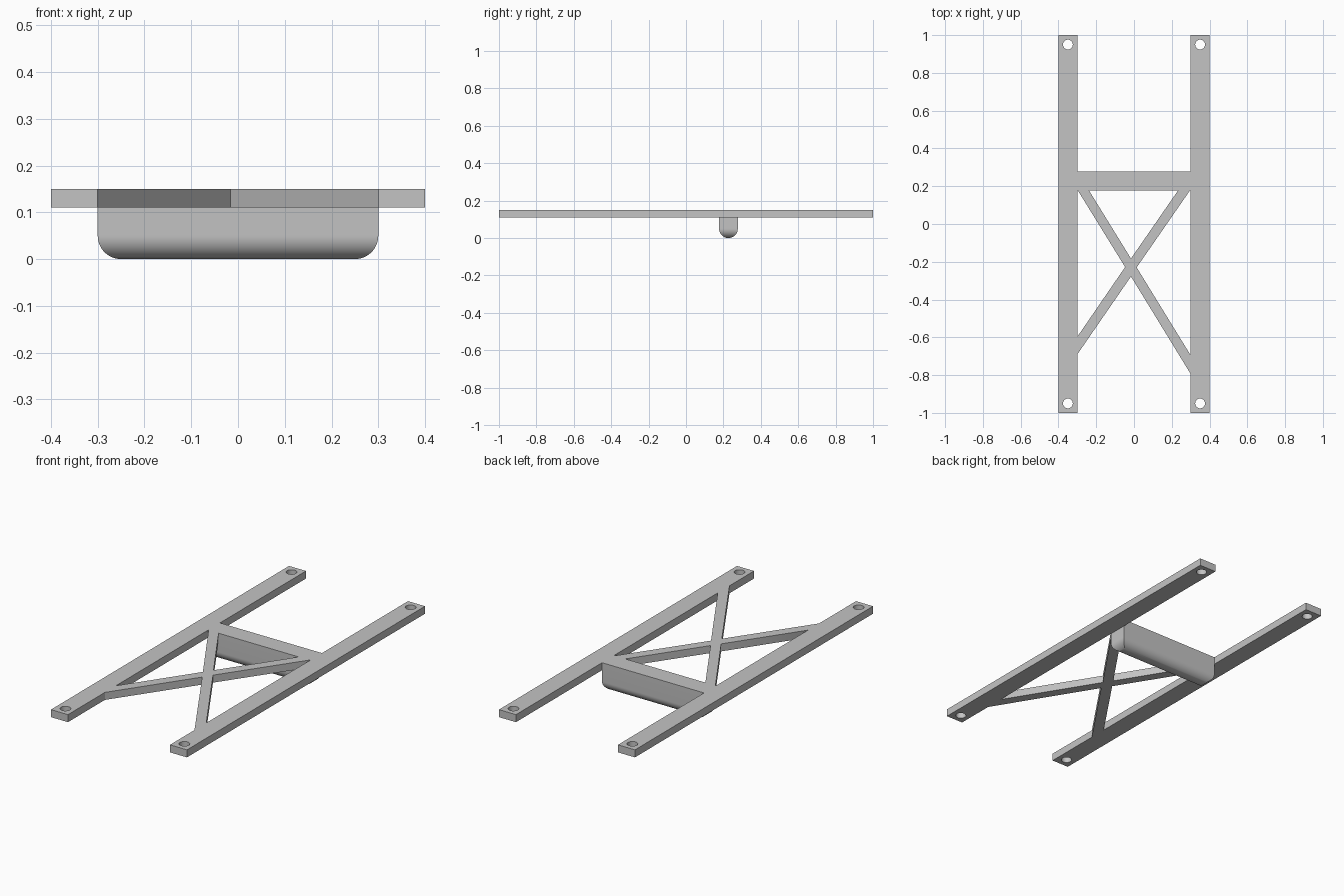
import bpy, bmesh, math

if "Cube" in bpy.data.objects:
    bpy.data.objects.remove(bpy.data.objects["Cube"])

grey = bpy.data.materials.new("light_grey")
grey.use_nodes = True
grey.diffuse_color = (0.55, 0.55, 0.55, 1)
grey.node_tree.nodes["Principled BSDF"].inputs["Base Color"].default_value = grey.diffuse_color

TOP, THICK = 0.15, 0.04
RAIL_IN, RAIL_OUT = 0.3, 0.4
BAR_FRONT, BAR_BACK = 0.177, 0.277


def finish(name, bm):
    """Turn a bmesh into a shaded object."""
    bmesh.ops.remove_doubles(bm, verts=bm.verts, dist=1e-4)
    bmesh.ops.recalc_face_normals(bm, faces=bm.faces)
    mesh = bpy.data.meshes.new(name)
    bm.to_mesh(mesh)
    bm.free()
    mesh.materials.append(grey)
    ob = bpy.data.objects.new(name, mesh)
    bpy.context.collection.objects.link(ob)
    bpy.ops.object.select_all(action='DESELECT')
    ob.select_set(True)
    bpy.context.view_layer.objects.active = ob
    bpy.ops.object.shade_smooth_by_angle(angle=math.radians(35))
    return ob


def plate(name, loops):
    """Extrude an outline, with any further loops as holes, to the plate thickness."""
    bm = bmesh.new()
    edges = []
    for loop in loops:
        vs = [bm.verts.new((x, y, TOP)) for x, y in loop]
        edges += [bm.edges.new((v, vs[i - 1])) for i, v in enumerate(vs)]
    bmesh.ops.triangle_fill(bm, edges=edges, use_beauty=True, normal=(0, 0, 1))
    ext = bmesh.ops.extrude_face_region(bm, geom=bm.faces[:], use_keep_orig=True)
    verts = [g for g in ext["geom"] if isinstance(g, bmesh.types.BMVert)]
    bmesh.ops.translate(bm, verts=verts, vec=(0, 0, -THICK))
    return finish(name, bm)


def circle(cx, cy, r, n=40):
    return [(cx + r * math.cos(2 * math.pi * i / n),
             cy + r * math.sin(2 * math.pi * i / n)) for i in range(n)]


# Side rails with a bolt hole at each end
for side, s in (("left", 1), ("right", -1)):
    a, b = s * RAIL_IN, s * RAIL_OUT
    mid = (a + b) / 2
    plate(side + "_rail", [[(a, -1), (b, -1), (b, 1), (a, 1)],
                           circle(mid, -0.95, 0.026), circle(mid, 0.95, 0.026)])

# Crossed diagonal braces, one outline
plate("cross_brace", [[
    (-RAIL_IN, -0.69), (-0.016, -0.278), (RAIL_IN, -0.794), (RAIL_IN, -0.695),
    (0.014, -0.23), (0.296, BAR_FRONT), (0.233, BAR_FRONT), (-0.016, -0.183),
    (-0.238, BAR_FRONT), (-0.297, BAR_FRONT), (-0.047, -0.228), (-RAIL_IN, -0.597)]])

# Deep crossbar with a rounded underside and mitred rounded ends
bm = bmesh.new()
R, STEPS = 0.05, 16
cy = (BAR_FRONT + BAR_BACK) / 2
sections = [(TOP, R)] + [(R - R * math.sin(t), R * math.cos(t))
                         for t in (i * math.pi / 2 / STEPS for i in range(STEPS + 1))]
rings = []
for z, w in sections:
    x = RAIL_IN - R + w
    rings.append([bm.verts.new((sx * x, cy + sy * w, z))
                  for sx, sy in ((-1, -1), (1, -1), (1, 1), (-1, 1))])
bm.faces.new(rings[0])
for upper, lower in zip(rings, rings[1:]):
    for i in range(4):
        bm.faces.new((upper[i - 1], upper[i], lower[i], lower[i - 1]))
finish("crossbar", bm)
